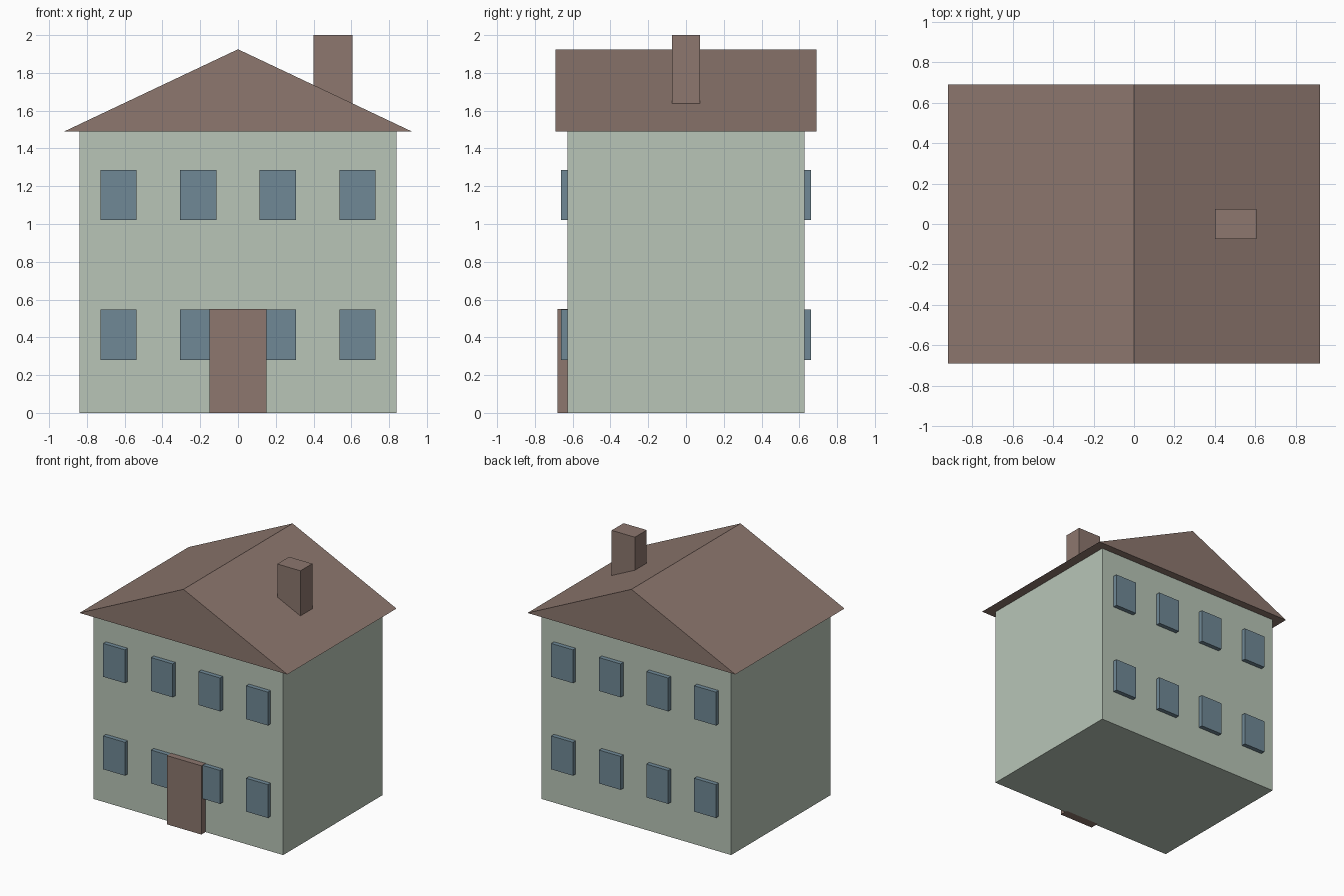
import bpy
import bmesh

old = bpy.data.objects.get("Cube")
if old:
    bpy.data.objects.remove(old, do_unlink=True)


def material(name, rgb):
    mat = bpy.data.materials.new(name)
    mat.use_nodes = True
    mat.diffuse_color = (*rgb, 1)
    mat.node_tree.nodes["Principled BSDF"].inputs["Base Color"].default_value = (*rgb, 1)
    return mat


sage = material("sage_green", (0.479, 0.558, 0.474))
brown = material("warm_brown", (0.266, 0.184, 0.156))
blue = material("slate_blue", (0.162, 0.250, 0.305))


def prism(name, outline, y0, y1, mat):
    """Extrude an x-z outline from y0 to y1."""
    bm = bmesh.new()
    face = bm.faces.new([bm.verts.new((x, y0, z)) for x, z in outline])
    ext = bmesh.ops.extrude_face_region(bm, geom=[face])
    verts = [g for g in ext["geom"] if isinstance(g, bmesh.types.BMVert)]
    bmesh.ops.translate(bm, verts=verts, vec=(0, y1 - y0, 0))
    bmesh.ops.recalc_face_normals(bm, faces=bm.faces)
    mesh = bpy.data.meshes.new(name)
    bm.to_mesh(mesh)
    bm.free()
    mesh.materials.append(mat)
    obj = bpy.data.objects.new(name, mesh)
    bpy.context.collection.objects.link(obj)
    return obj


def box(name, x, y, z, mat):
    outline = [(x[0], z[0]), (x[1], z[0]), (x[1], z[1]), (x[0], z[1])]
    return prism(name, outline, y[0], y[1], mat)


WALL_Y = 0.628
EAVES = 1.49

# Main body, gabled roof and chimney
box("walls", (-0.84, 0.84), (-WALL_Y, WALL_Y), (0, EAVES), sage)
prism("roof", [(-0.92, EAVES), (0.92, EAVES), (0, 1.925)], -0.69, 0.69, brown)
box("chimney", (0.4, 0.605), (-0.075, 0.075), (1.55, 2.0), brown)

# Front door
box("door", (-0.152, 0.152), (-0.68, -WALL_Y + 0.02), (0, 0.55), brown)

# Two rows of four windows on the front and back
for side, sign in (("front", -1), ("back", 1)):
    for floor, sill in (("lower", 0.28), ("upper", 1.02)):
        for i, cx in enumerate((-0.633, -0.21, 0.21, 0.633)):
            ys = sorted((sign * (WALL_Y - 0.02), sign * 0.663))
            box(f"{side}_{floor}_window_{i + 1}", (cx - 0.096, cx + 0.096),
                ys, (sill, sill + 0.267), blue)
